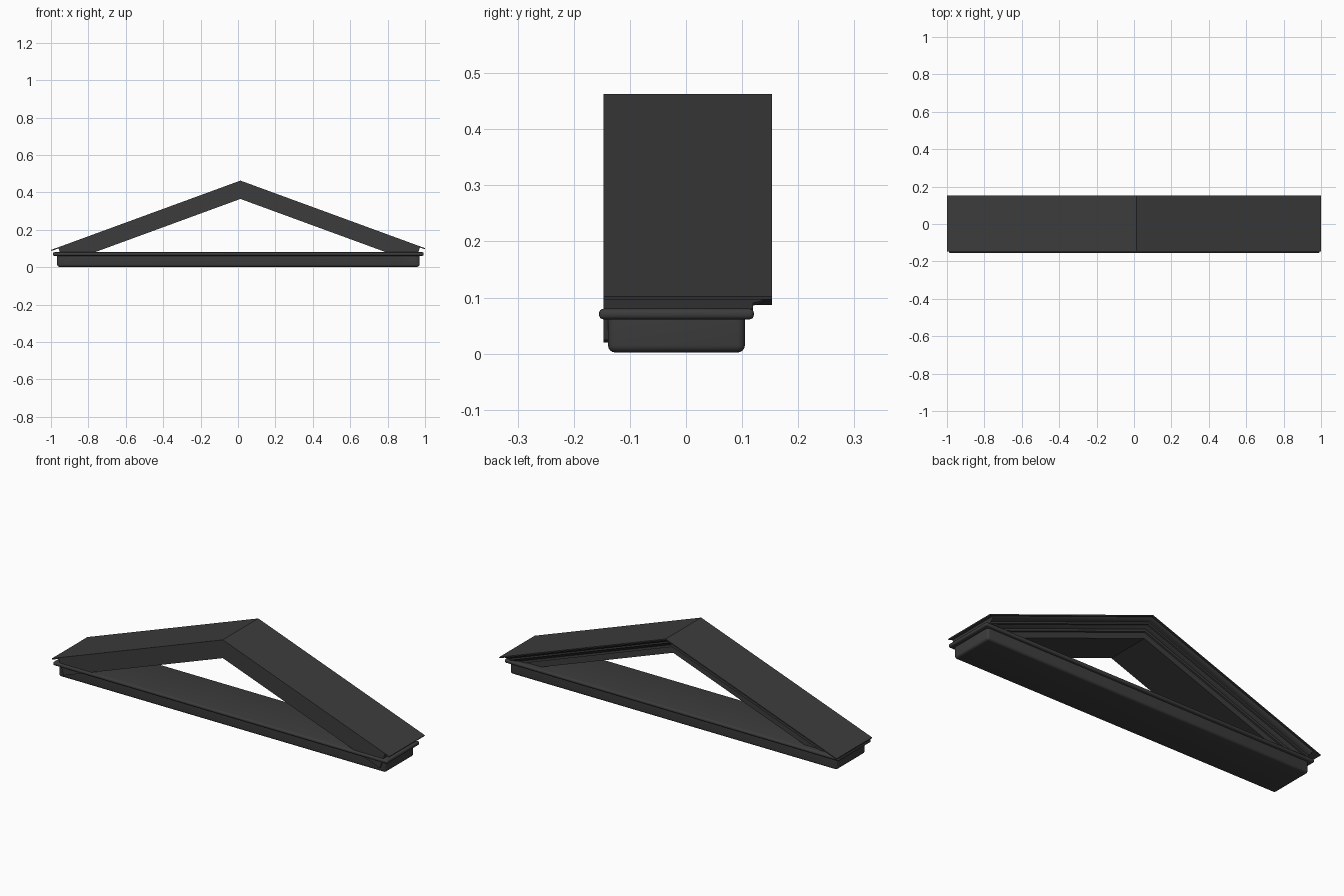
import bpy, bmesh, math

cube = bpy.data.objects.get("Cube")
if cube:
    bpy.data.objects.remove(cube, do_unlink=True)

mat = bpy.data.materials.new("charcoal grey")
mat.use_nodes = True
mat.diffuse_color = (0.045, 0.045, 0.045, 1)
mat.node_tree.nodes["Principled BSDF"].inputs["Base Color"].default_value = mat.diffuse_color

APEX_X, APEX_Z, SLOPE = 0.013, 0.463, 0.366
ANGLE = math.atan(SLOPE)


def finish(name, bm):
    bmesh.ops.recalc_face_normals(bm, faces=bm.faces)
    mesh = bpy.data.meshes.new(name)
    bm.to_mesh(mesh)
    bm.free()
    mesh.materials.append(mat)
    obj = bpy.data.objects.new(name, mesh)
    bpy.context.collection.objects.link(obj)
    bpy.ops.object.select_all(action="DESELECT")
    obj.select_set(True)
    bpy.context.view_layer.objects.active = obj
    bpy.ops.object.shade_smooth_by_angle(angle=math.radians(35))


def rounded_block(name, lo, hi, radius, keep):
    """Box whose edges passing the keep test are rounded."""
    bm = bmesh.new()
    bmesh.ops.create_cube(bm, size=1)
    for v in bm.verts:
        v.co = [a + (c + 0.5) * (b - a) for a, b, c in zip(lo, hi, v.co)]
    edges = [e for e in bm.edges if keep(e)]
    bmesh.ops.bevel(bm, geom=edges, offset=radius, segments=4,
                    profile=0.5, affect="EDGES")
    finish(name, bm)


def raking_sweep(name, profile, left_run, right_run):
    """Sweep (y, depth below slope) up one slope, mitre at the ridge, and down."""
    bm = bmesh.new()

    def foot(side, run):
        return [bm.verts.new((APEX_X + side * (run - d * math.sin(ANGLE)), y,
                              APEX_Z - SLOPE * run - d * math.cos(ANGLE)))
                for y, d in profile]

    ridge = [bm.verts.new((APEX_X, y, APEX_Z - d / math.cos(ANGLE))) for y, d in profile]
    rings = [foot(-1, left_run), ridge, foot(1, right_run)]
    count = len(profile)
    for a, b in zip(rings, rings[1:]):
        for i in range(count):
            j = (i + 1) % count
            bm.faces.new((a[i], a[j], b[j], b[i]))
    bm.faces.new(rings[0])
    bm.faces.new(rings[-1])
    finish(name, bm)


# Horizontal base with soft lower edges, and its rounded ledge
rounded_block("base_beam", (-0.967, -0.139, 0.002), (0.971, 0.105, 0.066), 0.013,
              lambda e: any(v.co.z < 0.03 for v in e.verts))
rounded_block("base_ledge", (-0.99, -0.155, 0.061), (0.993, 0.121, 0.08), 0.008,
              lambda e: True)

# Sloping beam: flat on one side, stepped moulding on the other
moulding = [(-0.147, 0.004), (-0.147, 0.092), (0.09, 0.092), (0.09, 0.062),
            (0.098, 0.06), (0.098, 0.048), (0.105, 0.043), (0.112, 0.034),
            (0.119, 0.032), (0.119, 0.022), (0.132, 0.019), (0.142, 0.011),
            (0.145, 0.004)]
raking_sweep("raking_beam", moulding, 0.975, 0.962)

# Thin roof cap overhanging the ends and the moulding
cap = [(-0.147, 0), (0.153, 0), (0.153, 0.006), (-0.147, 0.006)]
raking_sweep("roof_cap", cap, 1.013, 0.987)
